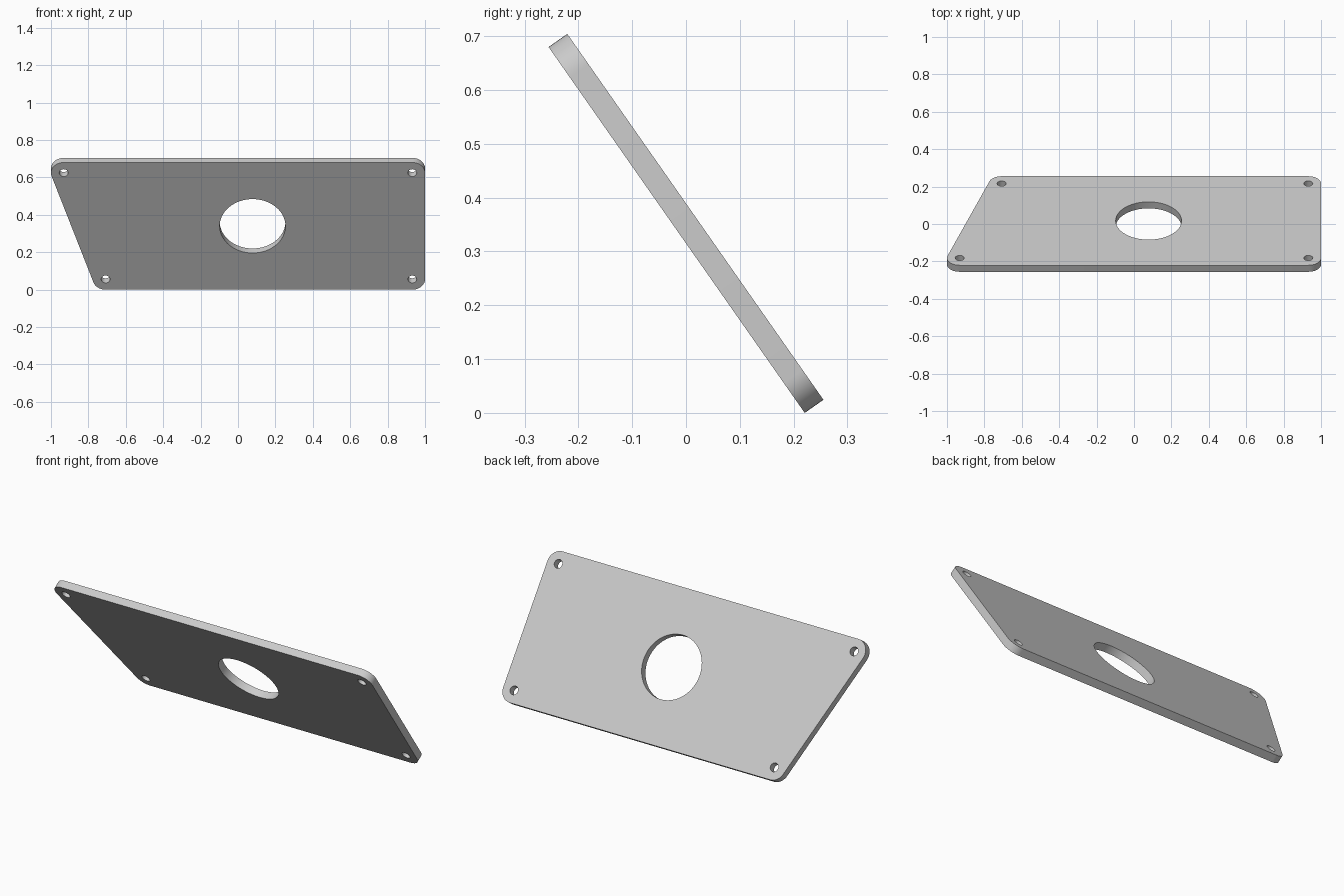
import bpy
import bmesh
from math import cos, sin, pi, radians, atan2
from mathutils import Matrix

cube = bpy.data.objects.get("Cube")
if cube:
    bpy.data.objects.remove(cube, do_unlink=True)

THICKNESS = 0.0425
CORNER_RADIUS = 0.068
BOLT_RADIUS = 0.024
PORT_CENTRE, PORT_RADIUS = (0.078, 0.0), 0.176
# bolt centres, counter-clockwise; the corner rounds share them
BOLTS = [(0.932, -0.347), (0.932, 0.347), (-0.932, 0.347), (-0.708, -0.347)]


def arc(centre, radius, start, sweep, steps):
    return [(centre[0] + radius * cos(start + sweep * i / steps),
             centre[1] + radius * sin(start + sweep * i / steps))
            for i in range(steps + 1)]


def circle(centre, radius, steps):
    return arc(centre, radius, 0, 2 * pi, steps)[:-1]


def outline():
    """Rounded outline wrapped around the four bolt centres."""
    points = []
    for i, c in enumerate(BOLTS):
        before, after = BOLTS[i - 1], BOLTS[(i + 1) % len(BOLTS)]
        a = atan2(c[1] - before[1], c[0] - before[0]) - pi / 2
        b = atan2(after[1] - c[1], after[0] - c[0]) - pi / 2
        points += arc(c, CORNER_RADIUS, a, (b - a) % (2 * pi), 12)
    return points


# flat profile with holes, thickened both ways
curve = bpy.data.curves.new("plate_profile", "CURVE")
curve.dimensions = "2D"
curve.fill_mode = "BOTH"
curve.extrude = THICKNESS / 2
loops = [outline(), circle(PORT_CENTRE, PORT_RADIUS, 64)]
loops += [circle(c, BOLT_RADIUS, 24) for c in BOLTS]
for loop in loops:
    spline = curve.splines.new("POLY")
    spline.points.add(len(loop) - 1)
    for point, (x, y) in zip(spline.points, loop):
        point.co = (x, y, 0, 1)
    spline.use_cyclic_u = True

profile = bpy.data.objects.new("plate_profile", curve)
bpy.context.collection.objects.link(profile)
depsgraph = bpy.context.evaluated_depsgraph_get()
mesh = bpy.data.meshes.new_from_object(profile.evaluated_get(depsgraph))
bpy.data.objects.remove(profile, do_unlink=True)
bpy.data.curves.remove(curve)

# weld the caps to the walls, then lean the plate toward the front
bm = bmesh.new()
bm.from_mesh(mesh)
bmesh.ops.remove_doubles(bm, verts=bm.verts, dist=0.0002)
bmesh.ops.recalc_face_normals(bm, faces=bm.faces)
bm.transform(Matrix.Rotation(radians(125), 4, "X"))
lowest = min(v.co.z for v in bm.verts)
bm.transform(Matrix.Translation((0, 0, -lowest)))
bm.to_mesh(mesh)
bm.free()

# grey metal
grey = bpy.data.materials.new("plain_grey")
grey.use_nodes = True
grey.diffuse_color = (0.6, 0.6, 0.6, 1)
grey.node_tree.nodes["Principled BSDF"].inputs["Base Color"].default_value = (0.6, 0.6, 0.6, 1)
mesh.materials.clear()
mesh.materials.append(grey)
mesh.name = "mounting_plate"

plate = bpy.data.objects.new("mounting_plate", mesh)
bpy.context.collection.objects.link(plate)
bpy.ops.object.select_all(action="DESELECT")
plate.select_set(True)
bpy.context.view_layer.objects.active = plate
bpy.ops.object.shade_smooth_by_angle(angle=radians(30))
